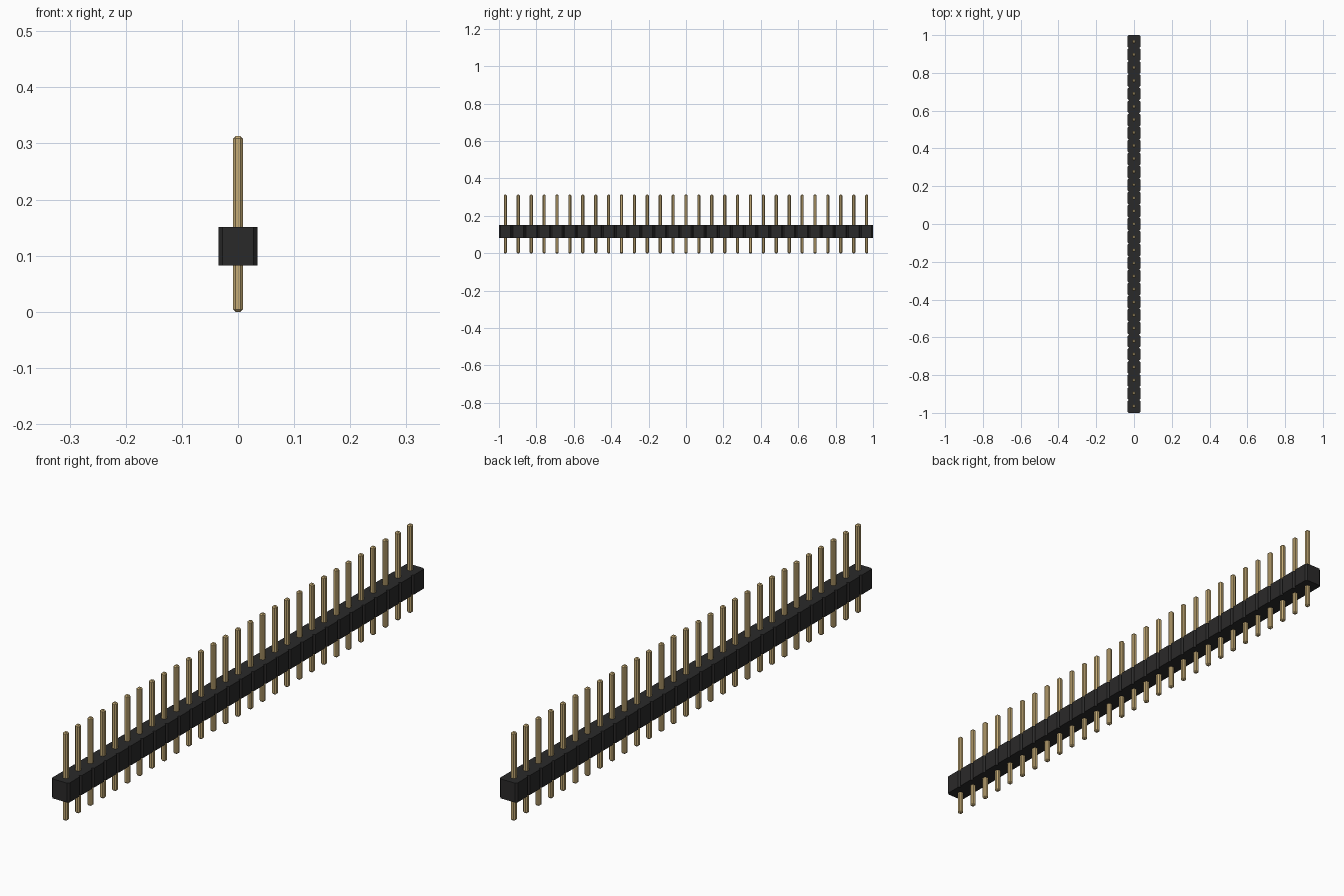
import bpy
import bmesh
from mathutils import Matrix

PINS = 29
PITCH = 2 / PINS
HALF = PITCH / 2
NOTCH = PITCH / 10
BODY_BOTTOM = 0.0825
PIN_HEIGHT = 0.313
PIN_WIDTH = 0.0174

cube = bpy.data.objects.get("Cube")
if cube:
    bpy.data.objects.remove(cube, do_unlink=True)


def make_material(name, color):
    mat = bpy.data.materials.new(name)
    mat.use_nodes = True
    mat.diffuse_color = (*color, 1)
    mat.node_tree.nodes["Principled BSDF"].inputs["Base Color"].default_value = (*color, 1)
    return mat


def make_object(name, bm, mat):
    bmesh.ops.recalc_face_normals(bm, faces=bm.faces[:])
    mesh = bpy.data.meshes.new(name)
    bm.to_mesh(mesh)
    bm.free()
    mesh.materials.append(mat)
    obj = bpy.data.objects.new(name, mesh)
    bpy.context.collection.objects.link(obj)
    return obj


black = make_material("black plastic", (0.023, 0.0225, 0.0225))
gold = make_material("gold metal", (0.56, 0.41, 0.18))

# Housing: a notched strip outline, one chamfered block per pin, extruded up
centres = [(i - (PINS - 1) / 2) * PITCH for i in range(PINS)]
side = []
for c in centres:
    side += [(HALF - NOTCH, c - HALF), (HALF, c - HALF + NOTCH),
             (HALF, c + HALF - NOTCH)]
side.append((HALF - NOTCH, centres[-1] + HALF))
outline = side + [(-x, y) for x, y in reversed(side)]

bm = bmesh.new()
base = bm.faces.new([bm.verts.new((x, y, BODY_BOTTOM)) for x, y in outline])
extruded = bmesh.ops.extrude_face_region(bm, geom=[base], use_keep_orig=True)
top = [v for v in extruded["geom"] if isinstance(v, bmesh.types.BMVert)]
bmesh.ops.translate(bm, verts=top, vec=(0, 0, PITCH))
make_object("housing", bm, black)

# Pins: square posts with every edge chamfered, sharing one mesh
bm = bmesh.new()
bmesh.ops.create_cube(bm, size=1, matrix=Matrix.Diagonal((PIN_WIDTH, PIN_WIDTH, PIN_HEIGHT, 1)))
bmesh.ops.bevel(bm, geom=bm.edges[:], offset=PIN_WIDTH / 4, segments=1,
                affect='EDGES', profile=0.5)
first = make_object("pin_1", bm, gold)
for i, c in enumerate(centres):
    pin = first
    if i:
        pin = bpy.data.objects.new(f"pin_{i + 1}", first.data)
        bpy.context.collection.objects.link(pin)
    pin.location = (0, c, PIN_HEIGHT / 2)
